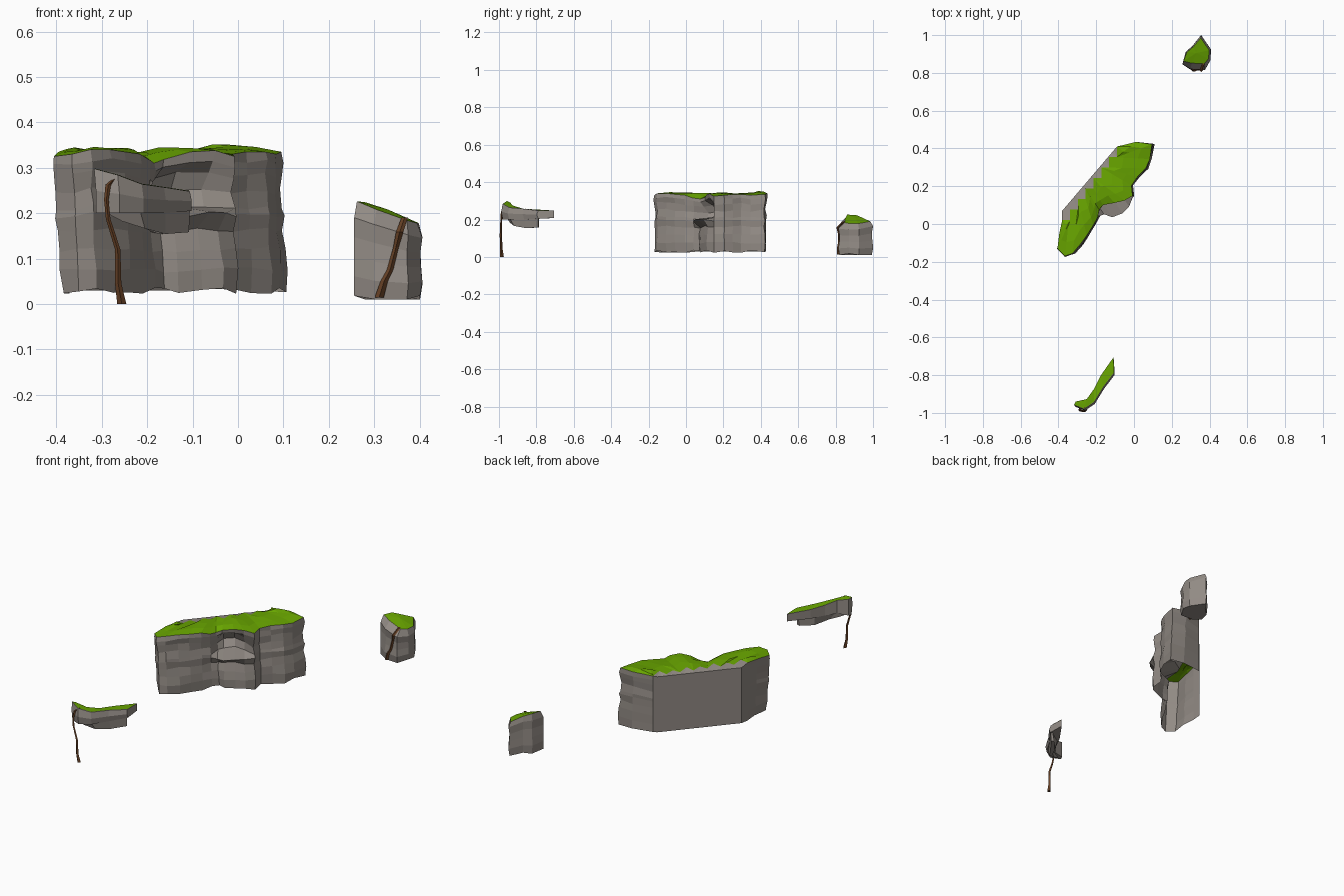
import bpy, bmesh, random
from mathutils import Vector

if "Cube" in bpy.data.objects:
    bpy.data.objects.remove(bpy.data.objects["Cube"])

random.seed(4)


def material(name, color):
    m = bpy.data.materials.new(name)
    m.diffuse_color = (*color, 1)
    m.use_nodes = True
    m.node_tree.nodes["Principled BSDF"].inputs["Base Color"].default_value = m.diffuse_color
    return m


ROCK = material("rock", (0.29, 0.26, 0.235))
GRASS = material("grass", (0.14, 0.38, 0.0))
VINE = material("vine", (0.14, 0.055, 0.02))


def build(name, verts, faces, mat):
    """Flat-shaded mesh object with merged vertices and consistent normals."""
    bm = bmesh.new()
    vs = [bm.verts.new(v) for v in verts]
    for f in faces:
        bm.faces.new([vs[i] for i in f])
    bmesh.ops.remove_doubles(bm, verts=bm.verts, dist=0.0005)
    bmesh.ops.recalc_face_normals(bm, faces=bm.faces)
    me = bpy.data.meshes.new(name)
    bm.to_mesh(me)
    bm.free()
    me.materials.append(mat)
    ob = bpy.data.objects.new(name, me)
    bpy.context.collection.objects.link(ob)
    return ob


def grid(name, rows, mat, closed=False, caps=()):
    """Skin equal-length rows of points; caps lists the row indices to fill."""
    n = len(rows[0])
    verts = [p for r in rows for p in r]
    faces = []
    for j in range(len(rows) - 1):
        for i in range(n if closed else n - 1):
            k = (i + 1) % n
            faces.append((j * n + i, j * n + k, (j + 1) * n + k, (j + 1) * n + i))
    for j in caps:
        faces.append([j * n + i for i in range(n)])
    return build(name, verts, faces, mat)


def vine(name, path):
    """Tapered four-sided vine along (x, y, z, half width) points."""
    rings = [[(x - w, y, z), (x, y - w, z), (x + w, y, z), (x, y + w, z)]
             for x, y, z, w in path]
    grid(name, rings, VINE, closed=True, caps=(0, len(path) - 1))


# Cliff wall: plan outline from the back left corner round the front
plan = [(-.38, .02), (-.39, -.05), (-.405, -.13), (-.365, -.168), (-.325, -.155),
        (-.285, -.105), (-.25, -.06), (-.218, -.005), (-.195, .04), (-.165, .055),
        (-.12, .036), (-.07, .06), (-.035, .095), (-.015, .15), (-.018, .205),
        (.018, .25), (.06, .295), (.08, .345), (.093, .42), (.01, .428), (-.09, .41)]
top_z = [.335, .335, .325, .33, .34, .34, .335, .33, .315, .31, .318, .335, .338,
         .325, .33, .335, .335, .33, .335, .34, .335]
levels = [0, .15, .3, .44, .55, .6, .72, .84, .93, 1]
bulge = [-.004, .002, 0, -.004, .002, 0, -.002, 0, .004, .004]
# inward push by level and column: hollow under the sill, then the arched niche
under = {9: .02, 10: .045, 11: .04, 12: .02}
niche = {0: under, 1: under, 2: under, 3: {9: .025, 10: .05, 11: .05, 12: .025},
         5: {9: .07, 10: .13, 11: .13, 12: .08},
         6: {9: .08, 10: .15, 11: .15, 12: .09},
         7: {9: .045, 10: .13, 11: .13, 12: .06},
         8: {9: .03, 10: .085, 11: .075, 12: .04},
         9: {9: .035, 10: .08, 11: .07, 12: .04}}
last = len(plan) - 1

outward = []
for i in range(last + 1):
    a, b = plan[max(i - 1, 0)], plan[min(i + 1, last)]
    outward.append(Vector((b[1] - a[1], a[0] - b[0], 0)).normalized())

wall = []
for j, f in enumerate(levels):
    row = []
    for i, (x, y) in enumerate(plan):
        zb = .03 + random.uniform(-.009, .007) * (j == 0)
        p = Vector((x, y, zb + f * (top_z[i] - zb)))
        if 0 < i < last:
            p.x += .014 * (1 - f)
            p += outward[i] * (bulge[j] + random.uniform(-.004, .004))
            p += Vector((-.55, .83, 0)) * niche.get(j, {}).get(i, 0)
            if 0 < j < len(levels) - 1:
                p.z += random.uniform(-.005, .005)
        row.append(p)
    wall.append(row)
grid("cliff_wall", wall, ROCK)

# Stepped upper edge of the back, shared by the grass and the back panel
stair = []
for i in range(last + 1):
    k = round(i * 14 / last)
    stair.append(Vector((-.38 + .29 * ((k + 1) // 2) / 7, .02 + .39 * (k // 2) / 7,
                         .335 + .006 * (k % 4 == 1))))
stair[0], stair[-1] = wall[-1][0], wall[-1][-1]


# Flat back panel with a narrow shelf to the stepped grass
def back_row(z, ends):
    row = [Vector((-.38 + .29 * i / last, .07 + .34 * i / last, z))
           for i in range(last + 1)]
    row[0], row[1], row[-1] = ends[0], Vector((-.38, .07, z)), ends[-1]
    return row


grid("cliff_back", [back_row(.03, wall[0]), back_row(.328, wall[-1]), stair], ROCK)

# Grass on the cliff with gentle humps
grass = []
for t in (0, .3, .65, 1):
    row = []
    for a, b in zip(wall[-1], stair):
        p = a.lerp(b, t)
        if 0 < t < 1:
            p.z += random.uniform(.003, .011)
        row.append(p)
    grass.append(row)
grid("cliff_grass", grass, GRASS)

# Small boulder: waisted sides, a lip, and a chamfer up to the sloped grass top
outline = [(.256, .846), (.30, .82), (.375, .815), (.406, .87),
           (.406, .925), (.355, 1.0), (.31, .942), (.275, .912)]
lip_z = [.19, .175, .152, .145, .148, .165, .185, .19]
turf = [(.262, .862, .226), (.305, .852, .208), (.372, .848, .184), (.394, .875, .178),
        (.398, .92, .178), (.353, .985, .19), (.314, .938, .212), (.28, .91, .224)]
cx, cy = .335, .9
rings = []
for f, s in ((0, .93), (.25, 1.02), (.5, .96), (.75, .94), (1, 1)):
    ring = []
    for i, (x, y) in enumerate(outline):
        k = 1 if i == 0 else s + random.uniform(-.02, .02) * (0 < f < 1)
        zb = .01 + .008 * (i % 3 == 0)
        ring.append(Vector((cx + (x - cx) * k, cy + (y - cy) * k,
                            zb + f * (lip_z[i] - zb))))
    rings.append(ring)
rings.append([Vector(p) for p in turf])
grid("boulder", rings, ROCK, closed=True, caps=(0,))
build("boulder_grass", turf + [(.33, .905, .208)],
      [(i, (i + 1) % 8, 8) for i in range(8)], GRASS)
vine("boulder_vine", [(.367, .846, .19, .007), (.356, .812, .158, .008),
                      (.348, .818, .125, .006), (.335, .82, .075, .007),
                      (.322, .815, .05, .008), (.311, .818, .014, .01)])

# Floating ledge: front edge and slightly lower back edge with top heights
front = [(-.317, -.958, .298), (-.265, -.98, .284), (-.212, -.945, .264),
         (-.163, -.865, .257), (-.106, -.79, .248)]
back = [(-.308, -.94, .29), (-.25, -.927, .274), (-.213, -.875, .258),
        (-.178, -.805, .252), (-.108, -.705, .247)]
low_z = [.2, .2, .2, .2, .205]
section = []
for (fx, fy, fz), (bx, by, bz), z in zip(front, back, low_z):
    section.append([Vector((fx, fy, fz)), Vector((fx + .004, fy - .008, (fz + z) / 2)),
                    Vector((fx + .004, fy, z)), Vector((bx, by, z + .003)),
                    Vector((bx, by, bz))])
grid("ledge", section, ROCK, closed=True, caps=(0, 4))
lift = Vector((0, 0, .001))
grid("ledge_grass", [[s[0].lerp(s[4], t) + lift for s in section]
                     for t in (.05, .5, 1)], GRASS)

# Tapered rock hanging under the ledge
under_top = [(-.295, -.955, .203), (-.215, -.94, .203), (-.16, -.865, .205),
             (-.106, -.79, .208), (-.115, -.785, .208), (-.185, -.83, .205),
             (-.24, -.925, .203)]
under_low = [(-.255, -.94, .182), (-.205, -.92, .166), (-.16, -.855, .154),
             (-.108, -.79, .158), (-.125, -.785, .158), (-.175, -.84, .154),
             (-.22, -.91, .172)]
grid("ledge_underside", [under_top, under_low], ROCK, closed=True, caps=(0, 1))

# Long hanging vine reaching the ground
vine("ledge_vine", [(-.262, -.972, .284, .004), (-.286, -.978, .262, .006),
                    (-.29, -.986, .23, .005), (-.286, -.988, .187, .005),
                    (-.265, -.99, .12, .006), (-.264, -.988, .045, .007),
                    (-.256, -.984, 0, .01)])
